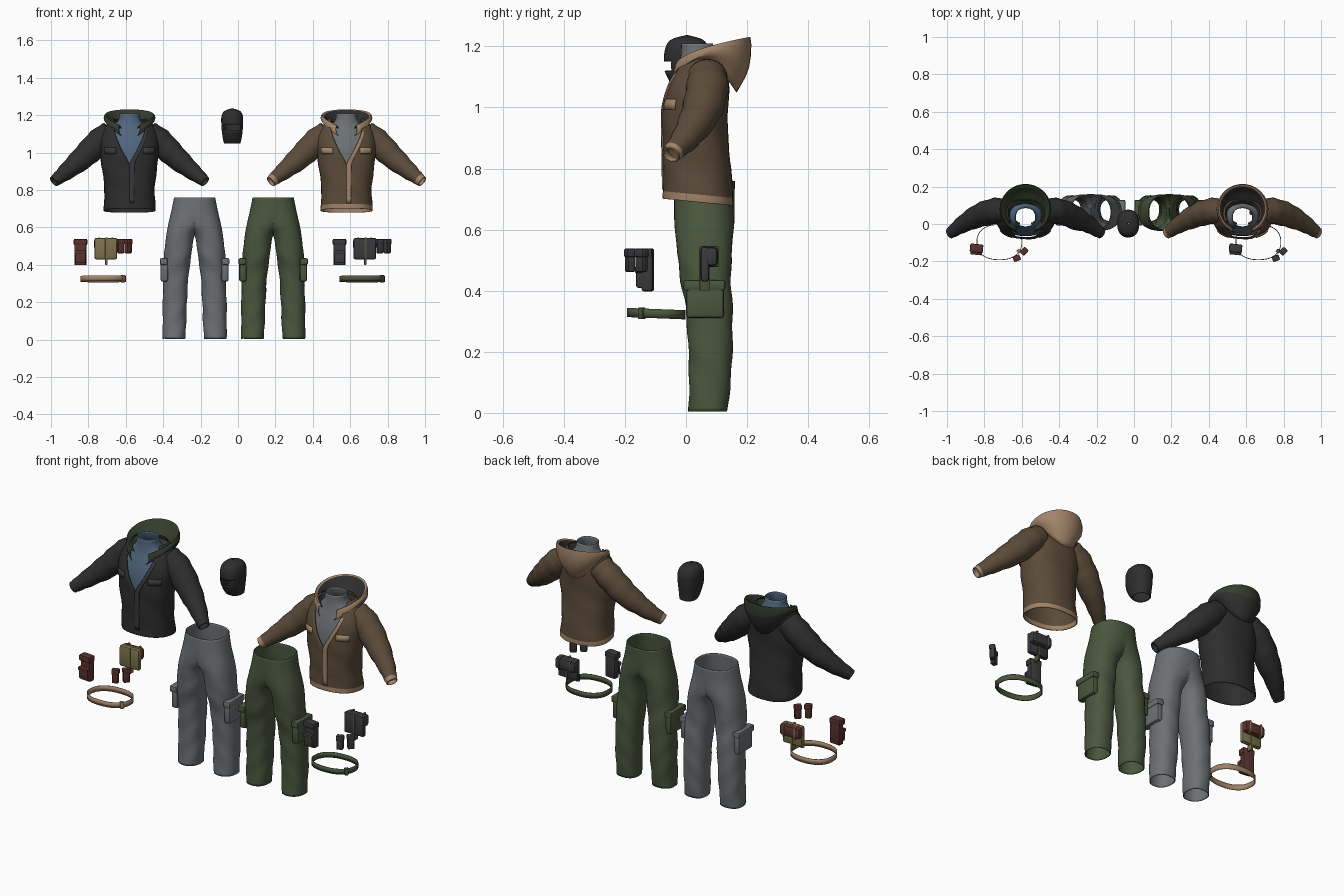
import bpy, bmesh, math
from mathutils import Vector, Matrix

if "Cube" in bpy.data.objects:
    bpy.data.objects.remove(bpy.data.objects["Cube"], do_unlink=True)


def material(name, r, g, b):
    m = bpy.data.materials.new(name)
    m.use_nodes = True
    m.diffuse_color = (r, g, b, 1)
    bsdf = next(n for n in m.node_tree.nodes if n.type == 'BSDF_PRINCIPLED')
    bsdf.inputs["Base Color"].default_value = (r, g, b, 1)
    return m


BLACK = material("black cloth", 0.027, 0.027, 0.028)
BROWN = material("brown cloth", 0.105, 0.071, 0.042)
TAN = material("tan lining", 0.36, 0.23, 0.14)
GREY = material("grey cloth", 0.15, 0.165, 0.175)
GREEN = material("green cloth", 0.068, 0.095, 0.048)
BLUE = material("blue shirt", 0.085, 0.135, 0.21)
RED = material("red leather", 0.10, 0.032, 0.027)
KHAKI = material("khaki canvas", 0.20, 0.17, 0.075)
CHARCOAL = material("charcoal nylon", 0.042, 0.042, 0.046)
MOSS = material("dark moss lining", 0.035, 0.045, 0.026)


# ---- helpers ----
def finish(name, bm, mats, x):
    me = bpy.data.meshes.new(name)
    bm.to_mesh(me)
    bm.free()
    for m in mats:
        me.materials.append(m)
    ob = bpy.data.objects.new(name, me)
    bpy.context.collection.objects.link(ob)
    ob.location.x = x
    bpy.ops.object.select_all(action='DESELECT')
    bpy.context.view_layer.objects.active = ob
    ob.select_set(True)
    bpy.ops.object.shade_smooth_by_angle(angle=math.radians(42))
    return ob


def smooth_rows(rows, k=4):
    """Catmull-Rom refinement of rows of numbers."""
    out, last = [], len(rows) - 1
    for i in range(last):
        four = (rows[max(i - 1, 0)], rows[i], rows[i + 1], rows[min(i + 2, last)])
        for s in range(k):
            t = s / k
            out.append([0.5 * (2 * b + (c - a) * t + (2 * a - 5 * b + 4 * c - d) * t * t
                               + (3 * b - a - 3 * c + d) * t ** 3) for a, b, c, d in zip(*four)])
    return out + [list(rows[-1])]


def sheet(name, pts, mats, x=0, rule=None, mirror=False, thick=0.004):
    """Skin a grid of points; rule gives each face's material, or -1 for a hole."""
    bm = bmesh.new()
    grid = [[bm.verts.new(p) for p in row] for row in pts]
    for i in range(len(grid) - 1):
        for j in range(len(grid[0]) - 1):
            vs = (grid[i][j], grid[i][j + 1], grid[i + 1][j + 1], grid[i + 1][j])
            slot = rule(i, sum((v.co for v in vs), Vector()) / 4, vs) if rule else 0
            if slot >= 0:
                bm.faces.new(vs).material_index = slot
    bmesh.ops.remove_doubles(bm, verts=bm.verts[:], dist=0.0002)
    loose = [v for v in bm.verts if not v.link_faces]
    bmesh.ops.delete(bm, geom=loose, context='VERTS')
    ob = finish(name, bm, mats, x)
    if mirror:
        ob.modifiers.new("mirror", 'MIRROR')
    if thick:
        s = ob.modifiers.new("thickness", 'SOLIDIFY')
        s.thickness, s.offset = thick, 0
    return ob


def box(name, centre, size, mat, x=0, turn=0, bevel=0.007, mirror=False):
    bm = bmesh.new()
    bmesh.ops.create_cube(bm, size=1, matrix=Matrix.Translation(centre)
                          @ Matrix.Rotation(turn, 4, 'Z') @ Matrix.Diagonal((*size, 1)))
    bmesh.ops.bevel(bm, geom=bm.edges[:], offset=bevel, segments=2, profile=0.5, affect='EDGES')
    ob = finish(name, bm, [mat], x)
    if mirror:
        ob.modifiers.new("mirror", 'MIRROR')
    return ob


def power(v, p=0.86):
    return math.copysign(abs(v) ** p, v)


def oval(row, n=32, fold=0.0, scale=1.0):
    """Ring from (z, cx, cy, rx, ry, front opening angle)."""
    z, cx, cy, rx, ry = row[:5]
    gap = max(row[5], 0) if len(row) > 5 else 0
    ring = []
    for j in range(n + 1):
        th = -math.pi / 2 + gap + (2 * math.pi - 2 * gap) * j / n
        ring.append(on_oval(row, th, scale * (1 + fold * math.sin(3 * th + 45 * z))))
    return ring


def on_oval(row, th, scale=1.0):
    z, cx, cy, rx, ry = row[:5]
    return Vector((cx + rx * scale * power(math.cos(th)), cy + ry * scale * power(math.sin(th)), z))


def tube(rows, n=20):
    """Rings around a path of (x, y, z, radius)."""
    pts = []
    for i, r in enumerate(rows):
        a, b = rows[max(i - 1, 0)], rows[min(i + 1, len(rows) - 1)]
        t = (Vector(b[:3]) - Vector(a[:3])).normalized()
        v = Vector((0, 1, 0))
        v = (v - t * v.dot(t)).normalized()
        u = v.cross(t)
        rad = r[3] * (1 + 0.04 * math.sin(i * 2.1))
        pts.append([Vector(r[:3]) + rad * (math.cos(q) * u + math.sin(q) * v)
                    for q in (2 * math.pi * j / n for j in range(n + 1))])
    return pts


# ---- jackets with hood, sleeves and shirt ----
TORSO = smooth_rows([
    (0.69, 0, 0.04, 0.137, 0.113, 0), (0.715, 0, 0.04, 0.137, 0.113, 0),
    (0.80, 0, 0.036, 0.132, 0.110, 0), (0.90, 0, 0.030, 0.143, 0.106, 0),
    (0.95, 0, 0.029, 0.150, 0.106, 0.02), (1.01, 0, 0.031, 0.154, 0.106, 0.20),
    (1.08, 0, 0.040, 0.152, 0.099, 0.42), (1.14, 0, 0.052, 0.130, 0.083, 0.66),
    (1.18, 0, 0.062, 0.092, 0.064, 1.0)], 4)
SHIRT = smooth_rows([
    (0.84, 0, 0.035, 0.122, 0.098), (1.0, 0, 0.033, 0.135, 0.094),
    (1.08, 0, 0.042, 0.125, 0.084), (1.13, 0, 0.046, 0.095, 0.070),
    (1.17, 0, 0.040, 0.060, 0.056), (1.21, 0, 0.036, 0.053, 0.050)], 3)
SLEEVE = smooth_rows([
    (0.10, 0.068, 1.105, 0.062), (0.16, 0.070, 1.062, 0.067), (0.24, 0.048, 0.982, 0.062),
    (0.33, 0.002, 0.905, 0.045), (0.39, -0.040, 0.857, 0.031), (0.405, -0.049, 0.845, 0.027)], 4)


def hood_section(phi):
    s, d = math.sin(phi), (1 - math.cos(phi)) / 2
    arch = math.sin(math.pi * d)
    return smooth_rows([
        (0.105 * s, -0.055 + 0.22 * d, 1.08 + 0.09 * arch - 0.03 * d),
        (0.135 * s, -0.052 + 0.257 * d, 1.10 + 0.06 * arch + 0.03 * d),
        (0.130 * s, -0.045 + 0.255 * d, 1.11 + 0.12 * d ** 0.4),
        (0.100 * s, -0.025 + 0.20 * d, 1.10 + 0.09 * d ** 0.4),
        (0.070 * s, 0.11 * d, 1.10 + 0.05 * d)], 3)


def front_patch(zs, start, span, follow):
    rows = [r for r in TORSO if zs[0] <= r[0] <= zs[1]]
    return [[on_oval(r, -math.pi / 2 + start + (max(r[5], 0) if follow else 0) + span * u / 4, 1.025)
             for u in range(5)] for r in rows]


def jacket(label, x, cloth, trim, hood, rim, lining, shirt, placket):
    torso = [oval(r, 36, 0.012) for r in TORSO]
    for row in torso[:8]:
        for p in row:
            p.z -= 0.1 * (p.y - 0.04)
    sheet(label + "_jacket_body", torso, [cloth, trim], x, lambda i, c, v: int(i < 4))
    sheet(label + "_jacket_sleeves", tube(SLEEVE), [cloth, trim], x,
          lambda i, c, v: int(i >= 16), mirror=True)
    first = 0.42
    cols = [hood_section(first + (2 * math.pi - 2 * first) * j / 32) for j in range(33)]
    sheet(label + "_jacket_hood", list(zip(*cols)), [hood, rim, lining], x,
          lambda i, c, v: 0 if i < 4 else 1 if i < 7 else 2, thick=0.003)
    sheet(label + "_jacket_placket", front_patch((0.72, 1.12), 0, 0.13, True), [placket], x, thick=0.006)
    sheet(label + "_jacket_pocket_flaps", front_patch((0.99, 1.03), 0.42, 0.55, False),
          [placket], x, mirror=True, thick=0.008)
    sheet(label + "_shirt", [oval(r) for r in SHIRT], [shirt], x, thick=0.003)


jacket("black", -0.58, BLACK, BLACK, BLACK, MOSS, MOSS, BLUE, CHARCOAL)
jacket("brown", 0.58, BROWN, TAN, TAN, TAN, BLACK, GREY, TAN)

# ---- cargo trousers: one half, mirrored ----
LEG = smooth_rows([
    (0.005, 0.110, 0.072, 0.059, 0.062), (0.10, 0.108, 0.078, 0.061, 0.066),
    (0.20, 0.106, 0.080, 0.063, 0.070), (0.35, 0.099, 0.075, 0.065, 0.075),
    (0.45, 0.090, 0.063, 0.071, 0.082), (0.56, 0.075, 0.060, 0.074, 0.090),
    (0.62, 0.038, 0.060, 0.100, 0.096), (0.69, 0.0, 0.060, 0.122, 0.097),
    (0.76, 0.0, 0.062, 0.108, 0.096)], 5)


def trousers(label, x, cloth):
    rings = [oval(r, 40, 0.025 if r[0] < 0.5 else 0.0) for r in LEG]
    for ring in rings:
        for p in ring:
            p.x = max(p.x, 0)
    sheet(label + "_trousers", rings, [cloth], x, mirror=True,
          rule=lambda i, c, v: -1 if all(p.co.x < 0.0001 for p in v) else 0)
    box(label + "_cargo_pockets", (0.162, 0.062, 0.365), (0.04, 0.125, 0.11), cloth, x,
        bevel=0.012, mirror=True)
    box(label + "_cargo_flaps", (0.165, 0.060, 0.418), (0.042, 0.138, 0.035), cloth, x,
        bevel=0.008, mirror=True)


trousers("grey", -0.232, GREY)
trousers("green", 0.188, GREEN)

# ---- face mask with eye opening ----
MASK = smooth_rows([
    (1.05, 0, 0.020, 0.042, 0.046), (1.075, 0, 0.010, 0.048, 0.056),
    (1.12, 0, 0.002, 0.054, 0.070), (1.15, 0, 0.002, 0.056, 0.072),
    (1.19, 0, 0.003, 0.056, 0.070), (1.22, 0, 0.003, 0.042, 0.052),
    (1.235, 0, 0.003, 0.003, 0.003)], 4)
sheet("face_mask", [oval(r, 36) for r in MASK], [BLACK], -0.031,
      lambda i, c, v: -1 if 1.12 < c.z < 1.15 and c.y < -0.03 and abs(c.x) < 0.042 else 0)


# ---- belts, pouches and hip bags ----
def belt_set(label, x, leather, belt, panel, strap):
    band = [oval((z, 0, -0.097, 0.120, 0.094), 48) for z in (0.31, 0.34)]
    for row in band:
        for p in row:
            p.z -= 0.04 * (p.y + 0.097)
    sheet(label + "_belt", band, [belt], x)
    box(label + "_belt_buckle", (0.105, -0.145, 0.326), (0.02, 0.02, 0.038), belt, x, 0.8, 0.003)

    # tall pouch with stacked pockets
    box(label + "_tall_pouch", (-0.122, -0.125, 0.468), (0.064, 0.036, 0.14), leather, x, -0.1)
    box(label + "_tall_pouch_lid", (-0.122, -0.130, 0.522), (0.070, 0.046, 0.034), leather, x, -0.1)
    box(label + "_tall_pouch_pocket", (-0.122, -0.148, 0.440), (0.058, 0.026, 0.062), leather, x, -0.1)
    box(label + "_tall_pouch_flap", (-0.122, -0.150, 0.468), (0.062, 0.030, 0.020), leather, x, -0.1, 0.004)

    # two small pouches
    for n, (px, py, turn) in enumerate(((0.093, -0.183, 0.35), (0.133, -0.146, 0.8)), 1):
        box(f"{label}_small_pouch_{n}", (px, py, 0.499), (0.034, 0.026, 0.075), leather, x, turn, 0.005)
        box(f"{label}_small_pouch_lid_{n}", (px, py, 0.524), (0.039, 0.031, 0.028), leather, x, turn, 0.005)

    # hip bag with roll and straps
    box(label + "_bag_panel", (0.013, 0.062, 0.487), (0.122, 0.028, 0.115), panel, x, bevel=0.010)
    box(label + "_bag_roll", (0.013, 0.083, 0.512), (0.126, 0.042, 0.064), leather, x, bevel=0.016)
    for n, dx in enumerate((-0.022, 0.048), 1):
        box(f"{label}_bag_strap_{n}", (dx, 0.083, 0.512), (0.011, 0.047, 0.069), strap, x, bevel=0.014 / 3)
    box(label + "_bag_hanging_strap", (0.016, 0.062, 0.473), (0.012, 0.034, 0.146), strap, x, bevel=0.003)


belt_set("red", -0.72, RED, TAN, KHAKI, KHAKI)
belt_set("charcoal", 0.665, CHARCOAL, GREEN, CHARCOAL, GREEN)
